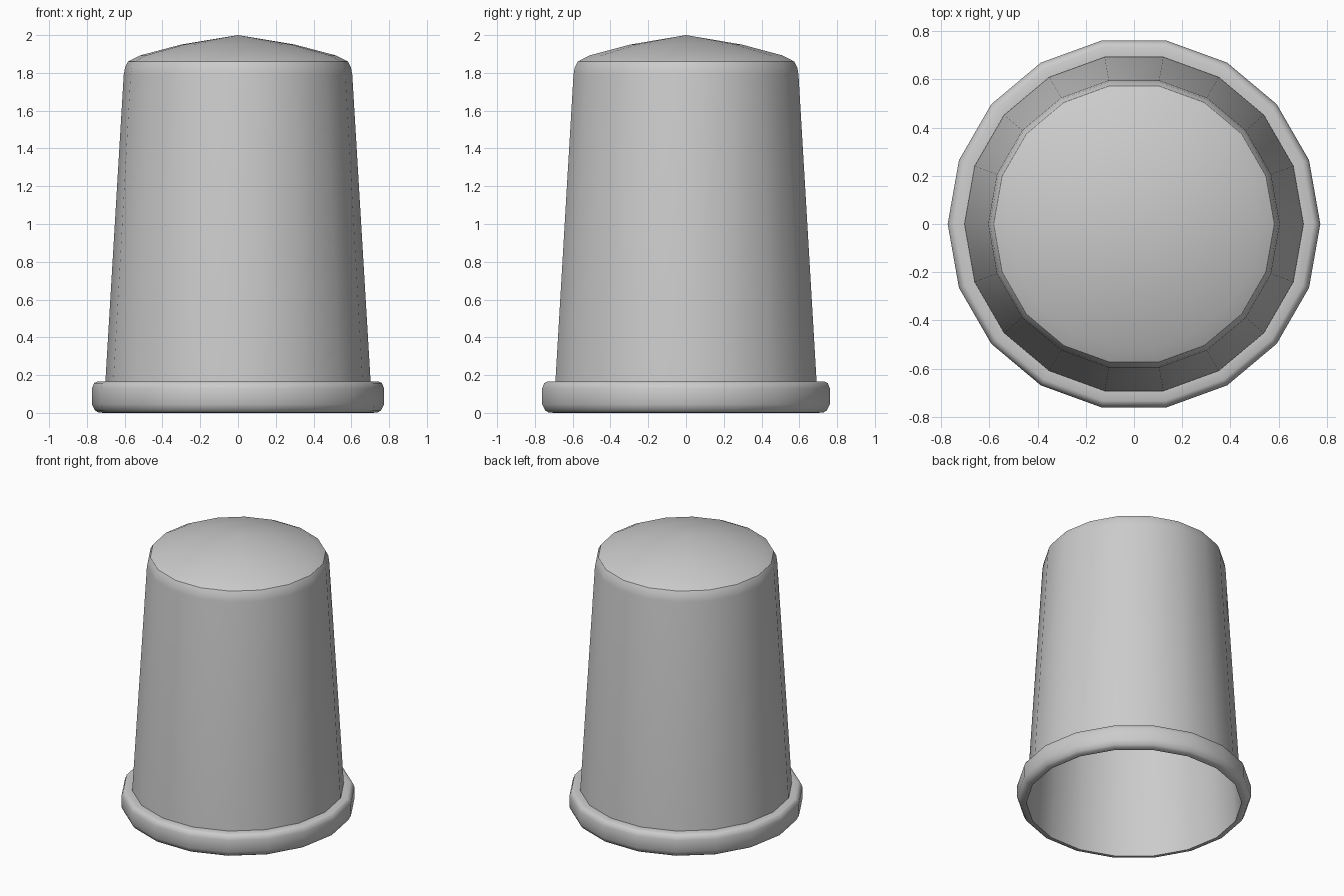
import bpy
import math

SIDES = 18

if "Cube" in bpy.data.objects:
    bpy.data.objects.remove(bpy.data.objects["Cube"], do_unlink=True)

steel = bpy.data.materials.new("light grey metal")
steel.use_nodes = True
grey = (0.6, 0.6, 0.6, 1)
steel.diffuse_color = grey
steel.node_tree.nodes["Principled BSDF"].inputs["Base Color"].default_value = grey


def lathe(name, profile, angle):
    """Revolve (radius, height) points around z; radius 0 becomes a pole."""
    verts, faces, rings = [], [], []
    for r, z in profile:
        count = SIDES if r > 0 else 1
        rings.append([len(verts) + i % count for i in range(SIDES)])
        for i in range(count):
            a = math.tau * i / SIDES
            verts.append((r * math.cos(a), r * math.sin(a), z))
    for low, high in zip(rings, rings[1:]):
        for i in range(SIDES):
            j = (i + 1) % SIDES
            quad = [low[i], low[j], high[j], high[i]]
            faces.append(list(dict.fromkeys(quad)))
    mesh = bpy.data.meshes.new(name)
    mesh.from_pydata(verts, [], faces)
    mesh.materials.append(steel)
    obj = bpy.data.objects.new(name, mesh)
    bpy.context.collection.objects.link(obj)
    bpy.ops.object.select_all(action='DESELECT')
    obj.select_set(True)
    bpy.context.view_layer.objects.active = obj
    bpy.ops.object.shade_smooth_by_angle(angle=math.radians(angle))
    return obj


# Tapered hollow wall, open at the bottom
lathe("tapered_wall", [(0.712, 0), (0.605, 1.79), (0.598, 1.83), (0.582, 1.86)], 40)

# Shallow domed top
lathe("domed_top", [(0.582, 1.86), (0.52, 1.892), (0.3, 1.95), (0, 2)], 40)

# Rolled rim around the opening
lathe("rolled_rim", [(0.712, 0), (0.74, 0.003), (0.757, 0.013), (0.773, 0.045),
                     (0.773, 0.13), (0.762, 0.158), (0.745, 0.166), (0.703, 0.166)], 45)
